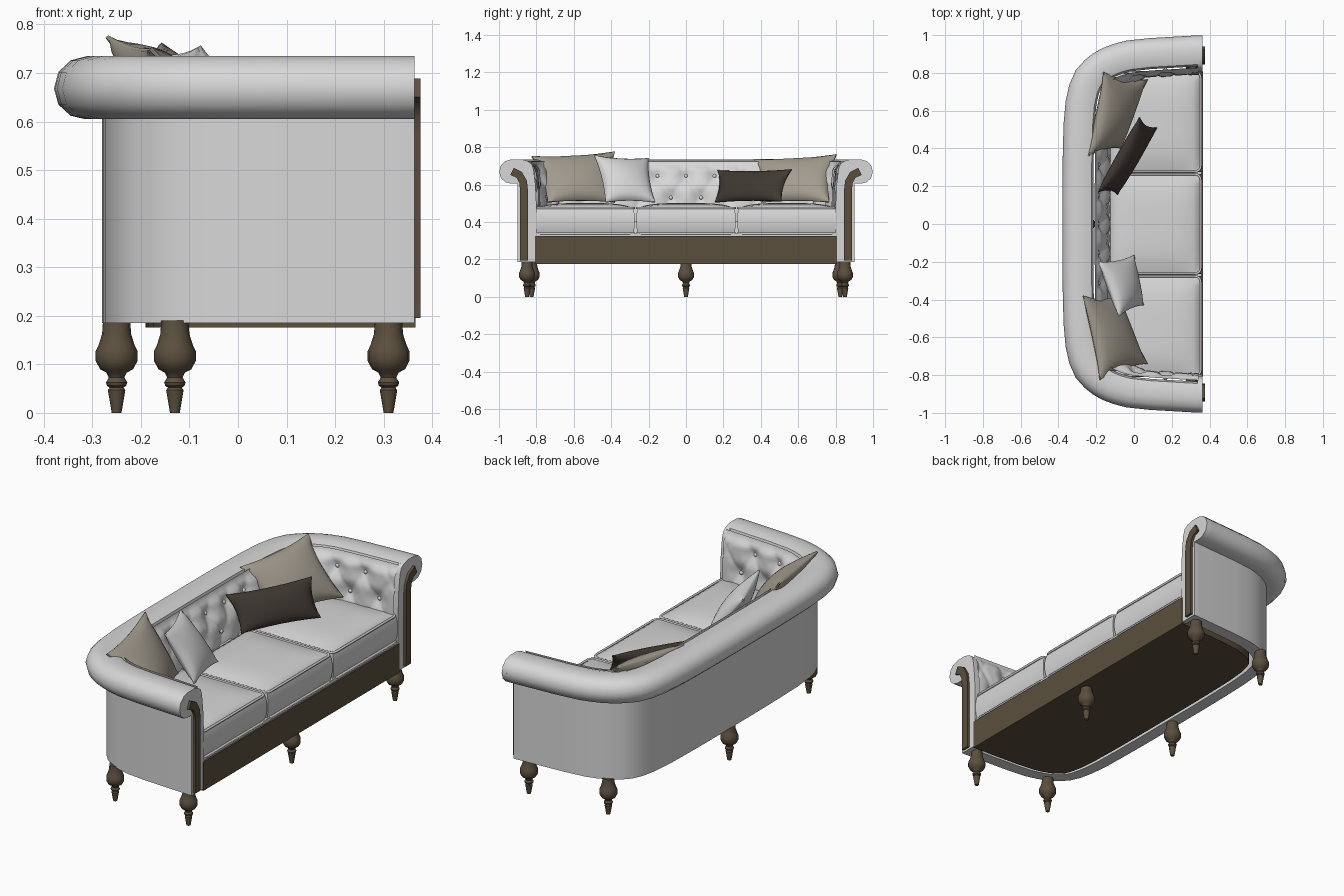
import bpy, bmesh, math
from mathutils import Vector as V

if "Cube" in bpy.data.objects:
    bpy.data.objects.remove(bpy.data.objects["Cube"])


def material(name, rgb):
    m = bpy.data.materials.new(name)
    m.diffuse_color = (*rgb, 1)
    m.use_nodes = True
    m.node_tree.nodes["Principled BSDF"].inputs["Base Color"].default_value = m.diffuse_color
    return m


WHITE = material("white fabric", (0.68, 0.68, 0.68))
BEIGE = material("beige fabric", (0.37, 0.335, 0.275))
DARK = material("dark brown fabric", (0.05, 0.04, 0.032))
WOOD = material("brown wood", (0.105, 0.078, 0.048))


def finish(name, bm, mat, angle=40):
    bmesh.ops.recalc_face_normals(bm, faces=bm.faces)
    me = bpy.data.meshes.new(name)
    bm.to_mesh(me)
    bm.free()
    me.materials.append(mat)
    ob = bpy.data.objects.new(name, me)
    bpy.context.collection.objects.link(ob)
    bpy.context.view_layer.objects.active = ob
    ob.select_set(True)
    bpy.ops.object.shade_smooth_by_angle(angle=math.radians(angle))
    ob.select_set(False)
    return ob


def loft(name, rows, mat, closed=False, caps=False, angle=40):
    bm = bmesh.new()
    vs = [[bm.verts.new(p) for p in r] for r in rows]
    n = len(rows[0])
    for a, b in zip(vs, vs[1:]):
        for j in range(n if closed else n - 1):
            k = (j + 1) % n
            bm.faces.new((a[j], a[k], b[k], b[j]))
    if caps:
        bm.faces.new(vs[0])
        bm.faces.new(vs[-1])
    return finish(name, bm, mat, angle)


def prism(name, pts, vec, mat, angle=40):
    return loft(name, [pts, [V(p) + V(vec) for p in pts]], mat, True, True, angle)


# ---- plan path of the outer wall, front of one arm round to the other
half = [(0.345, 0.90), (0.0, 0.88), (-0.11, 0.85), (-0.18, 0.81),
        (-0.24, 0.745), (-0.272, 0.6), (-0.28, 0.3), (-0.28, 0)]
path = [V(p) for p in half] + [V((x, -y)) for x, y in half[-2::-1]]


def chaikin(p):
    out = [p[0]]
    for a, b in zip(p, p[1:]):
        out += [a.lerp(b, 0.25), a.lerp(b, 0.75)]
    return out + [p[-1]]


def normals(p):
    out = []
    for i in range(len(p)):
        t = (p[min(i + 1, len(p) - 1)] - p[max(i - 1, 0)]).normalized()
        out.append(V((t.y, -t.x)))
    return out


def offset(p, d):
    return [a + n * d for a, n in zip(p, normals(p))]


path = chaikin(path)

# ---- wall with rolled top
outer = [(0, 0.185), (0, 0.605), (0.035, 0.605), (0.065, 0.612), (0.09, 0.635), (0.099, 0.668),
         (0.09, 0.702), (0.065, 0.726), (0.03, 0.735), (-0.02, 0.735), (-0.055, 0.725)]
shell = outer + [(-0.065, 0.69), (-0.065, 0.185)]
loft("rolled_wall", [[(p.x + n.x * d, p.y + n.y * d, z) for d, z in shell]
                     for p, n in zip(path, normals(path))], WHITE, True, True)

# ---- arm fronts, scroll trim
front = outer + [(-0.075, 0.71), (-0.085, 0.68), (-0.095, 0.6), (-0.1, 0.5), (-0.1, 0.185)]
line = [V(p) for p in [(0.866, 0.195), (0.866, 0.57), (0.871, 0.615), (0.892, 0.652), (0.93, 0.67)]]
strip = offset(line, 0.021) + offset(line, -0.021)[::-1]
for s, side in ((1, "left"), (-1, "right")):
    prism(f"{side}_arm_front", [(0.335, s * (0.90 + d), z) for d, z in front], (0.028, 0, 0), WHITE)
    prism(f"{side}_arm_trim", [(0.355, s * y, z) for y, z in strip], (0.021, 0, 0), WOOD)

# ---- tufted inner upholstery with buttons
inner = chaikin(offset(path, -0.07))
cum = [0]
for a, b in zip(inner, inner[1:]):
    cum.append(cum[-1] + (b - a).length)
total, STEP = cum[-1], 0.155


def at(s):
    i = next((k for k in range(len(cum) - 2) if cum[k + 1] >= s), len(cum) - 2)
    return inner[i].lerp(inner[i + 1], (s - cum[i]) / (cum[i + 1] - cum[i]))


def smooth(t):
    t = max(0, min(1, t))
    return t * t * (3 - 2 * t)


N = 250
dense = [at(total * i / N) for i in range(N + 1)]
dnorm = normals(dense)
buttons = []
for z, ph in ((0.645, 0), (0.53, 0.5)):
    k = int(total / 2 / STEP) + 1
    for i in range(-k, k + 1):
        s = total / 2 + (i + ph) * STEP
        if 0.05 < s < total - 0.05:
            buttons.append((s, z))


def tuft(i, z):
    p, s = dense[i], total * i / N
    back = smooth((0.08 - p.x) / 0.2)
    down = smooth((0.72 - z) / 0.2)
    near = min(math.hypot(s - a, z - b) for a, b in buttons)
    puff = smooth(near / 0.075) ** 0.6
    # diagonal pleats between the buttons
    u, w = (s - total / 2) / STEP, (z - 0.645) / 0.23
    crease = min(abs(math.sin(math.pi * (u + w))), abs(math.sin(math.pi * (u - w))))
    puff *= 0.75 + 0.25 * min(1, crease * 2.5)
    top = smooth((0.72 - z) / 0.05)
    d = 0.002 + (0.008 + 0.045 * back) * down + 0.03 * puff * top
    q = p - dnorm[i] * d
    return V((min(q.x, 0.345), q.y, z))


zs = [0.40 + 0.0135 * j for j in range(25)]
loft("tufted_back", [[tuft(i, z) for z in zs] for i in range(N + 1)], WHITE, angle=80)
bm = bmesh.new()
for s, z in buttons:
    c = tuft(round(s / total * N), z)
    g = bmesh.ops.create_uvsphere(bm, u_segments=10, v_segments=6, radius=0.011)
    bmesh.ops.translate(bm, vec=c, verts=g["verts"])
finish("tuft_buttons", bm, WHITE)

# ---- wooden base with front rail
base = [(p.x, p.y, 0.176) for p in offset(path, -0.09)]
base = [(0.366, 0.808, 0.176)] + base[1:-1] + [(0.366, -0.808, 0.176)]
prism("base_rail", base, (0, 0, 0.149), WOOD, 20)


# ---- seat cushions with piping
def tube(name, pts, r, mat):
    cu = bpy.data.curves.new(name, "CURVE")
    cu.dimensions = "3D"
    cu.bevel_depth, cu.bevel_resolution = r, 2
    sp = cu.splines.new("POLY")
    sp.points.add(len(pts) - 1)
    for q, p in zip(sp.points, pts):
        q.co = (*p, 1)
    sp.use_cyclic_u = True
    cu.materials.append(mat)
    bpy.context.collection.objects.link(bpy.data.objects.new(name, cu))


prism("seat_deck", [(-0.15, -0.8, 0.322), (0.357, -0.8, 0.322), (0.357, 0.8, 0.322), (-0.15, 0.8, 0.322)],
      (0, 0, 0.02), WHITE)
for n, cy in enumerate((-0.54, 0, 0.54)):
    bm = bmesh.new()
    bmesh.ops.create_cube(bm, size=2)
    bmesh.ops.subdivide_edges(bm, edges=bm.edges, cuts=11, use_grid_fill=True)
    for v in bm.verts:
        x, y, z = v.co
        crown = (1 - x ** 4) * (1 - y ** 4)
        side = 1 - z * z
        v.co = (0.112 + x * (0.236 + 0.012 * side), cy + y * (0.259 + 0.007 * side),
                0.406 + z * 0.069 + (0.026 * crown if z > 0.99 else 0))
    ob = finish(f"seat_cushion_{n + 1}", bm, WHITE, 60)
    for z in (0.338, 0.474):
        loop, r = [], 0.03
        for sx, sy, a0 in ((1, 1, 0), (-1, 1, 90), (-1, -1, 180), (1, -1, 270)):
            for k in range(5):
                a = math.radians(a0 + 22.5 * k)
                loop.append((0.112 + sx * 0.212 + r * math.cos(a), cy + sy * 0.233 + r * math.sin(a), z))
        tube(f"cushion_piping_{n + 1}", loop, 0.006, WHITE)


# ---- throw pillows from four corners: top a, top b, bottom a, bottom b
def pillow(name, ta, tb, ba, bb, thick, mat, n=16):
    ta, tb, ba, bb = map(V, (ta, tb, ba, bb))
    nrm = (tb - ta + bb - ba).cross(ta - ba + tb - bb).normalized()
    bm = bmesh.new()
    for sgn in (1, -1):
        g = []
        for i in range(n + 1):
            for j in range(n + 1):
                u, v = 2 * i / n - 1, 2 * j / n - 1
                us, vs = u * (1 - 0.09 * (1 - v * v)), v * (1 - 0.09 * (1 - u * u))
                p = ba.lerp(bb, (us + 1) / 2).lerp(ta.lerp(tb, (us + 1) / 2), (vs + 1) / 2)
                h = thick * ((1 - u * u) * (1 - v * v)) ** 0.55 + 0.004
                g.append(bm.verts.new(p + nrm * h * sgn))
        for i in range(n):
            for j in range(n):
                k = i * (n + 1) + j
                bm.faces.new((g[k], g[k + 1], g[k + n + 2], g[k + n + 1]))
    bmesh.ops.bridge_loops(bm, edges=[e for e in bm.edges if e.is_boundary])
    finish(name, bm, mat, 60)


pillow("beige_pillow_right", (-0.27, -0.38, 0.775), (-0.18, -0.825, 0.75),
       (-0.08, -0.38, 0.505), (0.07, -0.74, 0.505), 0.055, BEIGE)
pillow("white_pillow", (-0.19, -0.2, 0.74), (-0.08, -0.49, 0.755),
       (0.0, -0.165, 0.505), (0.05, -0.43, 0.505), 0.05, WHITE)
pillow("beige_pillow_left", (-0.24, 0.36, 0.735), (-0.16, 0.805, 0.76),
       (-0.07, 0.4, 0.505), (0.07, 0.765, 0.505), 0.055, BEIGE)
pillow("lumbar_pillow", (-0.19, 0.17, 0.675), (0.03, 0.565, 0.68),
       (-0.09, 0.155, 0.505), (0.12, 0.51, 0.51), 0.04, DARK)

# ---- turned legs
turn = [(0.01, 0), (0.018, 0.047), (0.014, 0.052), (0.02, 0.056), (0.022, 0.063), (0.018, 0.069),
        (0.016, 0.073), (0.021, 0.083), (0.034, 0.09), (0.043, 0.107), (0.043, 0.127),
        (0.037, 0.14), (0.03, 0.162), (0.028, 0.19)]
for n, (x, y) in enumerate(((0.31, 0.85), (0.31, 0), (0.31, -0.85),
                            (-0.13, 0.825), (-0.25, 0), (-0.13, -0.825))):
    loft(f"leg_{n + 1}", [[(x + r * math.cos(a * math.pi / 8), y + r * math.sin(a * math.pi / 8), z)
                           for a in range(16)] for r, z in turn], WOOD, True, True)
